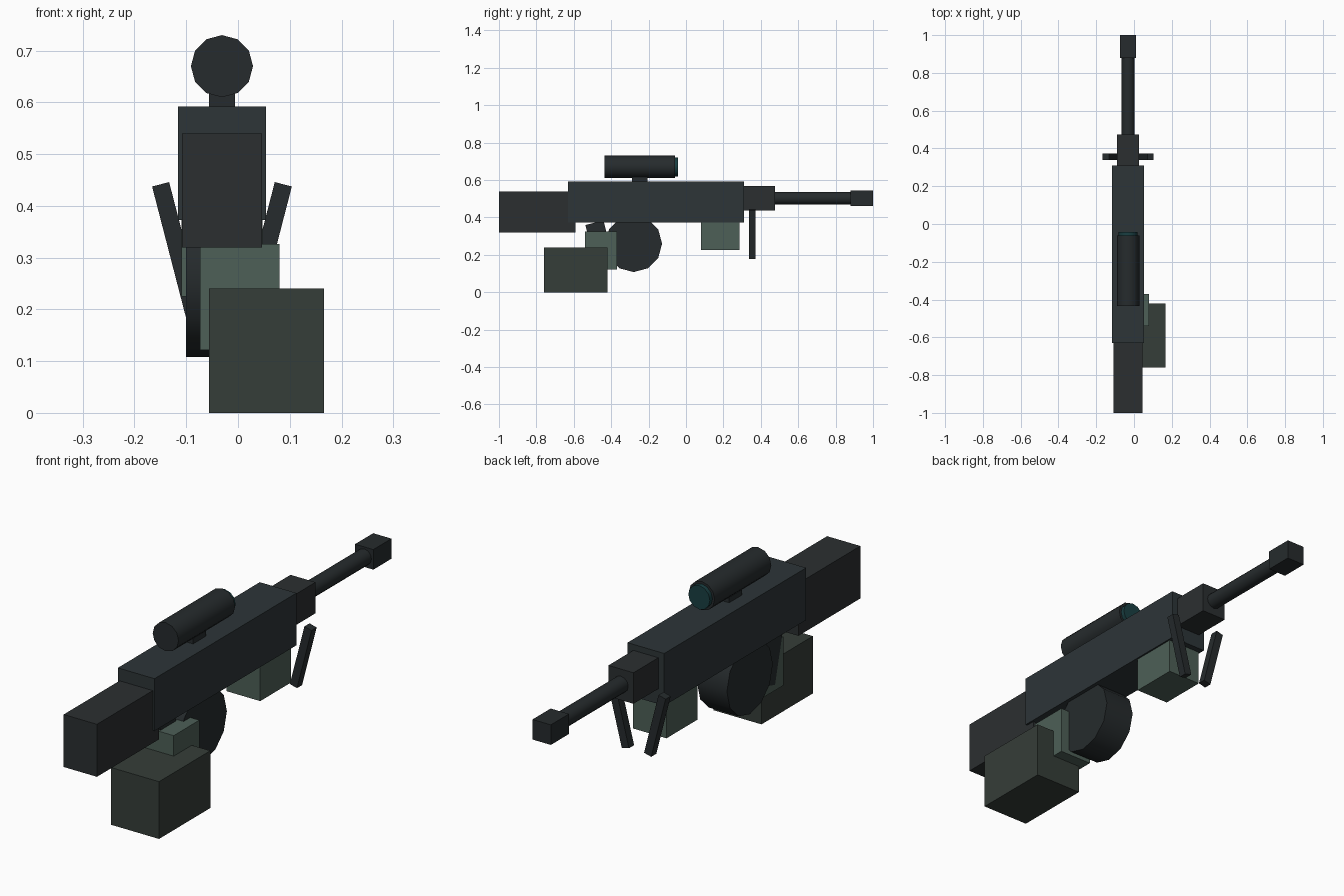
import bpy, math

if "Cube" in bpy.data.objects:
    bpy.data.objects.remove(bpy.data.objects["Cube"])

CX = -0.031  # centre line of the weapon


def material(name, r, g, b):
    m = bpy.data.materials.new(name)
    m.diffuse_color = (r, g, b, 1)
    m.use_nodes = True
    m.node_tree.nodes["Principled BSDF"].inputs["Base Color"].default_value = m.diffuse_color
    return m


STEEL = material("blue_steel", 0.026, 0.035, 0.039)
STOCK = material("stock_grey", 0.024, 0.028, 0.030)
BLACK = material("black_metal", 0.019, 0.024, 0.026)
GREEN = material("pale_green", 0.075, 0.115, 0.095)
OLIVE = material("dark_olive", 0.036, 0.047, 0.040)
GLASS = material("lens_glass", 0.010, 0.050, 0.055)


def box(name, x, y, z, mat):
    """Box from (min, max) ranges."""
    bpy.ops.mesh.primitive_cube_add(size=1, location=[(a + b) / 2 for a, b in (x, y, z)])
    o = bpy.context.object
    o.name = name
    o.scale = [b - a for a, b in (x, y, z)]
    bpy.ops.object.transform_apply(location=False, rotation=False, scale=True)
    o.data.materials.append(mat)
    return o


def mid(width):
    """x range centred on the weapon."""
    return (CX - width / 2, CX + width / 2)


def cylinder(name, loc, radius, depth, rot, mat):
    bpy.ops.mesh.primitive_cylinder_add(vertices=12, radius=radius, depth=depth,
                                        location=loc, rotation=rot)
    o = bpy.context.object
    o.name = name
    o.data.materials.append(mat)
    bpy.ops.object.shade_smooth_by_angle(angle=math.radians(40))
    return o


ALONG_Y = (math.pi / 2, 0, 0)
ALONG_X = (0, math.pi / 2, 0)

# Body, stock and barrel
box("stock", mid(0.154), (-1.0, -0.59), (0.32, 0.54), STOCK)
box("receiver", mid(0.17), (-0.63, 0.31), (0.373, 0.592), STEEL)
box("barrel_block", mid(0.116), (0.31, 0.475), (0.437, 0.567), STOCK)
cylinder("barrel", (CX, 0.67, 0.503), 0.034, 0.44, ALONG_Y, BLACK)
box("muzzle", mid(0.085), (0.88, 1.0), (0.461, 0.545), BLACK)

# Scope on its mount
box("scope_mount", mid(0.051), (-0.29, -0.205), (0.585, 0.63), BLACK)
cylinder("scope_tube", (CX, -0.2475, 0.67), 0.06, 0.375, ALONG_Y, BLACK)
cylinder("scope_lens", (CX, -0.06, 0.67), 0.05, 0.035, ALONG_Y, GLASS)

# Drum magazine and forward-raked grip
cylinder("drum_magazine", (CX, -0.28, 0.26), 0.152, 0.138, ALONG_X, BLACK)
grip = box("grip", mid(0.085), (-0.513, -0.413), (0.155, 0.375), BLACK)
grip.rotation_euler.x = math.radians(14)

# Ammunition feed, ammunition box and fore grip
box("feed_block", (-0.073, 0.08), (-0.54, -0.37), (0.122, 0.326), GREEN)
box("ammunition_box", (-0.056, 0.166), (-0.76, -0.42), (0.0, 0.24), OLIVE)
box("fore_grip", mid(0.156), (0.08, 0.285), (0.225, 0.39), GREEN)

# Bipod legs, converging towards the bottom
for side, label in ((-1, "left"), (1, "right")):
    x = CX + side * 0.085
    leg = box("bipod_leg_" + label, (x - 0.017, x + 0.017), (0.338, 0.372),
              (0.178, 0.446), BLACK)
    leg.rotation_euler.y = side * math.radians(14.5)
